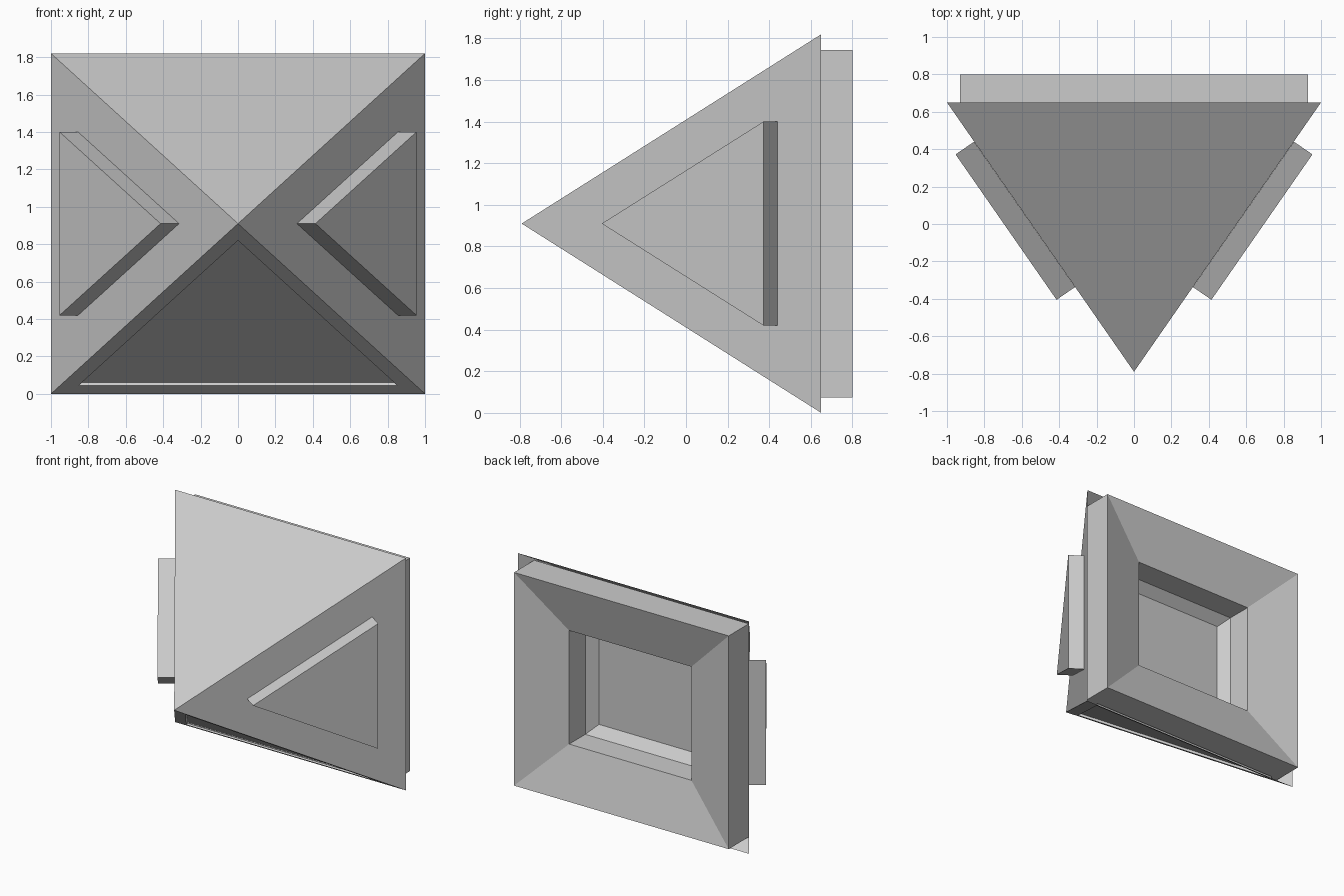
import bpy, bmesh
from mathutils import Vector

if "Cube" in bpy.data.objects:
    bpy.data.objects.remove(bpy.data.objects["Cube"], do_unlink=True)

MID = 0.91      # height of the central axis
BASE_Y = 0.65   # plane of the open pyramid base
TIP = Vector((0, -0.79, MID))

grey = bpy.data.materials.new("plain grey")
grey.use_nodes = True
colour = (0.6, 0.6, 0.6, 1)
grey.diffuse_color = colour
grey.node_tree.nodes["Principled BSDF"].inputs["Base Color"].default_value = colour


def finish(bm, name):
    mesh = bpy.data.meshes.new(name)
    bm.to_mesh(mesh)
    bm.free()
    mesh.materials.append(grey)
    obj = bpy.data.objects.new(name, mesh)
    bpy.context.collection.objects.link(obj)
    return obj


def rectangle(bm, hx, hz, y):
    corners = ((-1, -1), (1, -1), (1, 1), (-1, 1))
    return [bm.verts.new((sx * hx, y, MID + sz * hz)) for sx, sz in corners]


# Open pyramid shell lying on its side, with a sunken panel underneath
bm = bmesh.new()
ring = rectangle(bm, 1.0, MID, BASE_Y)
tip = bm.verts.new(TIP)
sides = [bm.faces.new((ring[i], ring[(i + 1) % 4], tip)) for i in range(4)]
bm.normal_update()
under = sides[0]
bmesh.ops.inset_individual(bm, faces=[under], thickness=0.085, use_even_offset=True)
bm.normal_update()
inward = -under.normal.copy() * 0.018
panel = bmesh.ops.extrude_discrete_faces(bm, faces=[under])["faces"][0]
bmesh.ops.translate(bm, verts=panel.verts[:], vec=inward)
finish(bm, "pyramid_shell")

# Rear frame: outer wall, sloped rim, straight tunnel, bevelled step, end panel
bm = bmesh.new()
profile = [(0.93, 0.835, 0.55), (0.93, 0.835, 0.80), (0.53, 0.445, 0.69),
           (0.53, 0.445, 0.49), (0.46, 0.375, 0.42)]
loops = [rectangle(bm, *p) for p in profile]
for a, b in zip(loops, loops[1:]):
    for i in range(4):
        j = (i + 1) % 4
        bm.faces.new((a[i], b[i], b[j], a[j]))
bm.faces.new(loops[-1][::-1])
finish(bm, "rear_frame")

# Raised triangular plates on the two side faces
for name, s in (("left_plate", 1), ("right_plate", -1)):
    bm = bmesh.new()
    outline = ((0.315, -0.337, 0), (0.855, 0.44, -0.49), (0.855, 0.44, 0.49))
    verts = [bm.verts.new((s * x, y, MID + z)) for x, y, z in outline]
    face = bm.faces.new(verts)
    cap = bmesh.ops.extrude_face_region(bm, geom=[face], use_keep_orig=True)["geom"]
    moved = [v for v in cap if isinstance(v, bmesh.types.BMVert)]
    bmesh.ops.translate(bm, verts=moved, vec=(s * 0.099, -0.068, 0))
    bmesh.ops.recalc_face_normals(bm, faces=bm.faces[:])
    finish(bm, name)
